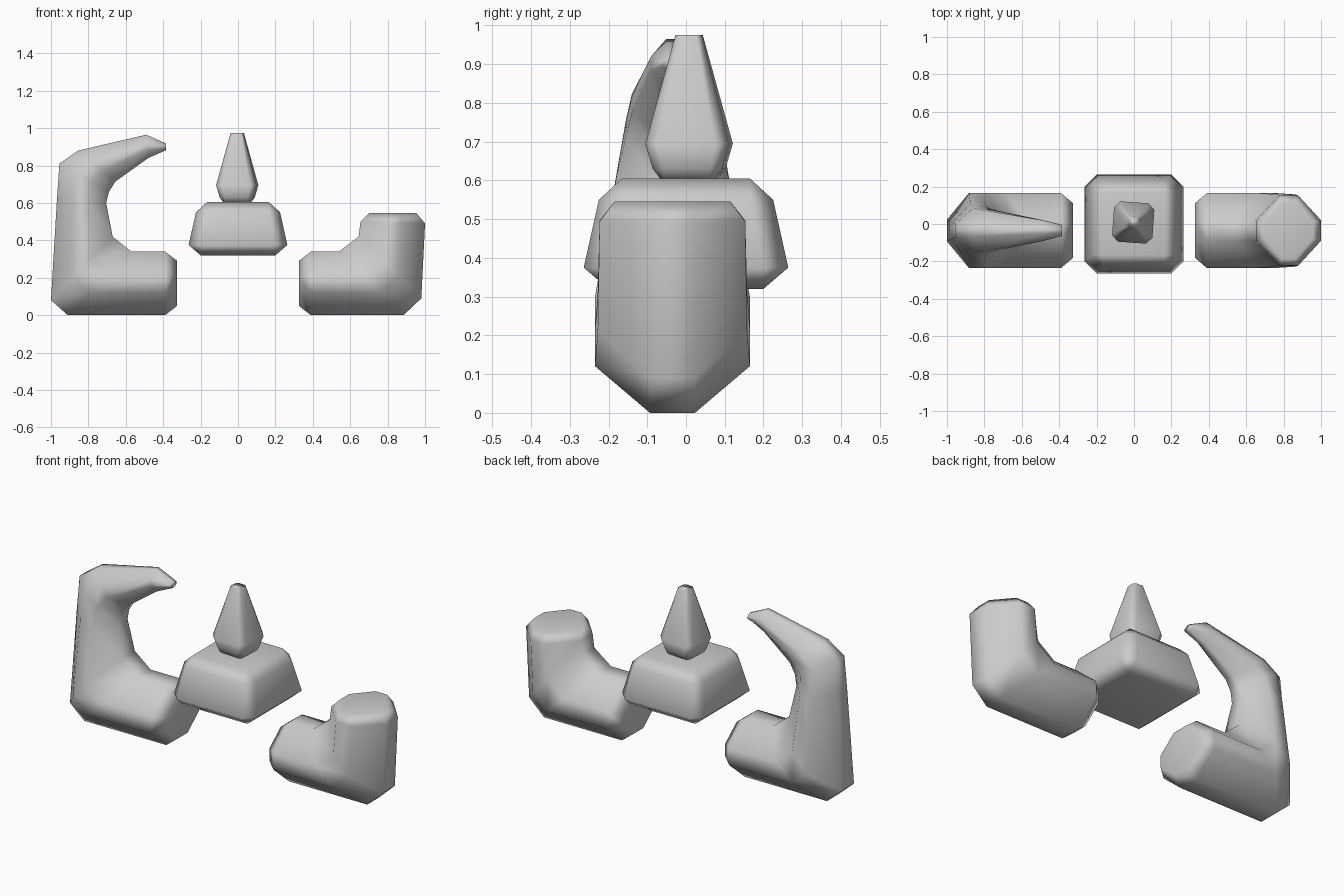
import bpy, bmesh
from math import cos, sin, radians

if "Cube" in bpy.data.objects:
    bpy.data.objects.remove(bpy.data.objects["Cube"])


def loft(name, rings):
    """Skin a closed, capped surface through eight-sided rings."""
    bm = bmesh.new()
    loops = [[bm.verts.new(p) for p in ring] for ring in rings]
    for a, b in zip(loops, loops[1:]):
        for i in range(8):
            j = (i + 1) % 8
            bm.faces.new((a[i], a[j], b[j], b[i]))
    bm.faces.new(loops[0])
    bm.faces.new(loops[-1])
    bmesh.ops.remove_doubles(bm, verts=bm.verts, dist=0.0005)
    bmesh.ops.recalc_face_normals(bm, faces=bm.faces)
    for f in bm.faces:
        f.smooth = True
    mesh = bpy.data.meshes.new(name)
    bm.to_mesh(mesh)
    bm.free()
    ob = bpy.data.objects.new(name, mesh)
    bpy.context.collection.objects.link(ob)
    ob.modifiers.new("soft_edges", "WEIGHTED_NORMAL")
    return ob


def octagon(f):
    return [(1, f), (f, 1), (-f, 1), (-1, f), (-1, -f), (-f, -1), (f, -1), (1, -f)]


def arm(name, side, sections, yc=-0.035):
    """Sections: inner x, z, outer x, z and half width in y."""
    rings = []
    for xi, zi, xo, zo, hw in sections:
        rings.append([(side * ((xi + xo) / 2 + u * (xo - xi) / 2),
                       yc + v * hw,
                       (zi + zo) / 2 + u * (zo - zi) / 2) for u, v in octagon(0.29)])
    return loft(name, rings)


def chamfered_block(name, sections, cx=0, cy=0, turn=0):
    """Sections: z, half size and half length of the flat side."""
    c, s = cos(radians(turn)), sin(radians(turn))
    rings = [[(cx + h * (u * c - v * s), cy + h * (u * s + v * c), z)
              for u, v in octagon(f / h)] for z, h, f in sections]
    return loft(name, rings)


# Shared horizontal foot of both arms
foot = [(0.325, 0.29, 0.325, 0.05, 0.145), (0.39, 0.34, 0.39, 0.0, 0.2)]

# Short bent arm on the right
arm("short_arm", 1, foot + [
    (0.54, 0.34, 0.885, 0.0, 0.2),
    (0.645, 0.42, 0.98, 0.09, 0.193),
    (0.655, 0.50, 1.0, 0.49, 0.188),
    (0.70, 0.545, 0.955, 0.545, 0.15)])

# Tall curved horn on the left
arm("curved_horn", -1, foot + [
    (0.57, 0.34, 0.91, 0.0, 0.2),
    (0.67, 0.42, 1.0, 0.08, 0.2),
    (0.705, 0.60, 0.968, 0.62, 0.145),
    (0.69, 0.66, 0.955, 0.81, 0.12),
    (0.655, 0.715, 0.855, 0.88, 0.105),
    (0.48, 0.84, 0.49, 0.965, 0.055),
    (0.385, 0.882, 0.385, 0.918, 0.03)])

# Tapered centre block
chamfered_block("centre_block", [
    (0.32, 0.2, 0.2), (0.375, 0.264, 0.2), (0.55, 0.225, 0.165), (0.605, 0.165, 0.165)])

# Pointed spike on the block
chamfered_block("spike", [
    (0.59, 0.06, 0.06), (0.63, 0.09, 0.06), (0.695, 0.108, 0.075), (0.975, 0.034, 0.02)],
    cx=-0.004, cy=0.008, turn=-4)
